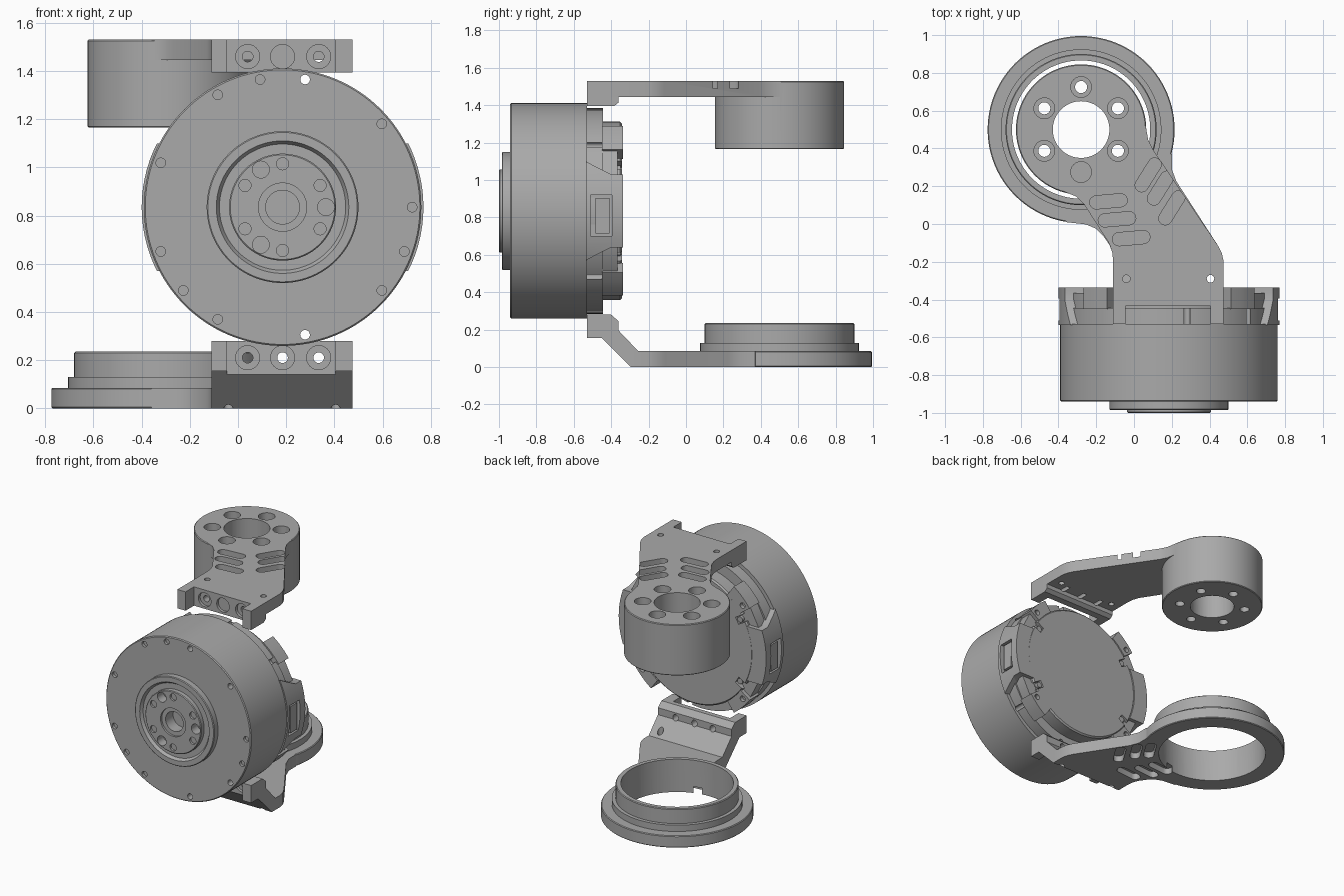
import bpy, bmesh, math
from mathutils import Matrix, Vector

cube = bpy.data.objects.get("Cube")
if cube:
    bpy.data.objects.remove(cube)

grey = bpy.data.materials.new("machined grey")
grey.use_nodes = True
COLOUR = (0.40, 0.40, 0.40, 1)
grey.diffuse_color = COLOUR
grey.node_tree.nodes["Principled BSDF"].inputs["Base Color"].default_value = COLOUR

MX, MZ = 0.185, 0.835        # motor axis
RX, RY = -0.28, 0.5          # arm ring axis
LEFT, RIGHT = -0.11, 0.475   # arm clamp width


def finish(name, bm):
    bmesh.ops.remove_doubles(bm, verts=bm.verts, dist=1e-5)
    bmesh.ops.recalc_face_normals(bm, faces=bm.faces)
    mesh = bpy.data.meshes.new(name)
    bm.to_mesh(mesh)
    bm.free()
    mesh.materials.append(grey)
    obj = bpy.data.objects.new(name, mesh)
    bpy.context.collection.objects.link(obj)
    return obj


def prism(name, points, lo, hi, axis):
    """Extrude a 2D outline along an axis."""
    place = {"x": lambda a, b: (lo, a, b), "y": lambda a, b: (a, lo, b), "z": lambda a, b: (a, b, lo)}[axis]
    bm = bmesh.new()
    face = bm.faces.new([bm.verts.new(place(a, b)) for a, b in points])
    out = bmesh.ops.extrude_face_region(bm, geom=[face])
    shift = Vector([(hi - lo) * (axis == k) for k in "xyz"])
    bmesh.ops.translate(bm, vec=shift, verts=[g for g in out["geom"] if isinstance(g, bmesh.types.BMVert)])
    return finish(name, bm)


def box(name, x, y, z):
    return prism(name, [(x[0], y[0]), (x[1], y[0]), (x[1], y[1]), (x[0], y[1])], z[0], z[1], "z")


def lathe(name, profile, centre, axis="z", steps=96):
    """Spin (radius, height) points around an axis."""
    bm = bmesh.new()
    verts = [bm.verts.new((r, 0, h)) for r, h in profile]
    edges = [bm.edges.new(pair) for pair in zip(verts, verts[1:])]
    bmesh.ops.spin(bm, geom=verts + edges, cent=(0, 0, 0), axis=(0, 0, 1), angle=math.tau, steps=steps)
    turn = Matrix.Rotation(-math.pi / 2, 4, "X") if axis == "y" else Matrix()
    bmesh.ops.transform(bm, matrix=Matrix.Translation(centre) @ turn, verts=bm.verts)
    return finish(name, bm)


def rod(centre, r, lo, hi, axis, steps=24):
    c = (centre[0], centre[1], 0) if axis == "z" else (centre[0], 0, centre[1])
    return lathe("cutter", [(0, lo), (r, lo), (r, hi), (0, hi)], c, axis, steps)


def combine(obj, others, operation="DIFFERENCE"):
    for other in others:
        mod = obj.modifiers.new("combine", "BOOLEAN")
        mod.object, mod.operation, mod.solver = other, operation, "EXACT"
        bpy.context.view_layer.objects.active = obj
        bpy.ops.object.modifier_apply(modifier=mod.name)
        bpy.data.objects.remove(other)


def polar(radius, degrees, cx=MX, cz=MZ):
    a = math.radians(degrees)
    return (cx + radius * math.cos(a), cz + radius * math.sin(a))


def slot(centre, angle, lo, hi, length=0.2, width=0.07):
    """Rounded slot cutter."""
    pts = []
    for side in (0, 180):
        end = polar((length - width) / 2, angle + side, *centre)
        pts += [polar(width / 2, angle + side + a, *end) for a in range(-90, 91, 20)]
    return prism("cutter", pts, lo, hi, "z")


# Motor drum with its output hub
drum = lathe("motor_drum", [
    (0, -0.9), (0.07, -0.9), (0.07, -0.985), (0.1, -0.985), (0.1, -1), (0.217, -1), (0.222, -0.995),
    (0.222, -0.965), (0.262, -0.965), (0.275, -0.985), (0.31, -0.985), (0.315, -0.98), (0.315, -0.94),
    (0.57, -0.94), (0.576, -0.934), (0.576, -0.53), (0.55, -0.53), (0.55, -0.445), (0, -0.445)],
    (MX, 0, MZ), "y", 128)
through = (80, 40, -40, -80)
blind = (100, 120, 160, 200, 220, 240, 0, -20)
cuts = [rod(polar(0.538, a), 0.02, -0.96, -0.43, "y") for a in through]
cuts += [rod(polar(0.538, a), 0.02, -0.96, -0.92, "y") for a in blind]
cuts += [rod(polar(0.18, a), 0.025, -1.02, -0.985, "y") for a in range(30, 360, 60)]
cuts += [rod(polar(0.18, a), 0.035, -1.02, -0.93, "y") for a in (0, 120, 240)]
combine(drum, cuts)

# Rear cover with four screw notches
cover = lathe("rear_cover", [(0, -0.45), (0.477, -0.45), (0.477, -0.352), (0.467, -0.342), (0, -0.342)],
              (MX, 0, MZ), "y", 128)
notches = []
for a in (31, 149, 211, 329):
    corners = [polar(0.5, a - 3), polar(0.5, a + 3), polar(0.41, a + 3.5), polar(0.41, a - 3.5)]
    notches.append(prism("cutter", corners, -0.372, -0.3, "y"))
combine(cover, notches)
for i, a in enumerate((31, 149, 211, 329)):
    x, z = polar(0.43, a)
    lathe(f"cover_screw_{i}", [(0, -0.375), (0.02, -0.375), (0.02, -0.35), (0, -0.35)], (x, 0, z), "y", 16)


# Side brackets behind the drum, one each side
def sector(name, start, end, inner, outer, lo, hi, step):
    angles = range(start, end + 1, step)
    pts = [polar(outer, a) for a in angles] + [polar(inner, a) for a in reversed(angles)]
    return prism(name, pts, lo, hi, "y")


for side, mid in (("left", 0), ("right", 180)):
    s = 1 if mid == 0 else -1
    sector(f"{side}_bracket_arc", mid - 54, mid + 54, 0.465, 0.545, -0.45, -0.365, 18)
    for sign in (-1, 1):
        m = mid + 45 * sign
        lug = sector(f"{side}_bracket_lug", m - 9, m + 9, 0.472, 0.56, -0.45, -0.337, 6)
        combine(lug, [rod(polar(0.52, mid + 40 * sign), 0.02, -0.5, -0.3, "y")])
    frame = prism(f"{side}_bracket_frame",
                  [(-0.535, 0.57), (-0.48, 0.60), (-0.40, 0.64), (-0.337, 0.64), (-0.337, 1.03),
                   (-0.40, 1.03), (-0.48, 1.07), (-0.535, 1.10)], MX + s * 0.43, MX + s * 0.6, "x")
    combine(frame, [sector("cutter", mid - 40, mid + 40, 0.0, 0.472, -0.6, -0.2, 4)])
    combine(frame, [sector("rim", mid - 40, mid + 40, 0.3, 0.585, -0.6, -0.2, 4)], "INTERSECT")
    window = sorted((MX + s * 0.545, MX + s * 0.7))
    combine(frame, [box("cutter", window, (-0.51, -0.395), (0.7, 0.92))])
    box(f"{side}_connector", sorted((MX + s * 0.52, MX + s * 0.572)), (-0.485, -0.41), (0.715, 0.905))


# Clamp pocket and screw holes shared by both arms
def clamp_cuts(z):
    cuts = [box("cutter", (-0.045, 0.405), (-0.6, -0.435), (z - 0.3, z + 0.3))]
    for x in (0.04, 0.185, 0.335):
        cuts += [rod((x, z), 0.05, -0.45, -0.415, "y"), rod((x, z), 0.022, -0.5, -0.3, "y")]
    return cuts


def slots(lo, hi):
    cuts = [slot(c, 5, lo, hi) for c in ((-0.135, 0.12), (-0.09, 0.025), (-0.015, -0.075))]
    cuts += [slot(c, 58, lo, hi) for c in ((0.075, 0.26), (0.14, 0.19), (0.2, 0.085))]
    return cuts


pilot = ((-0.04, -0.29), (0.405, -0.29))

# Upper arm: clamp, plate and bolted boss
upper = prism("upper_arm", [
    (LEFT, -0.45), (RIGHT, -0.45), (RIGHT, -0.2), (0.465, -0.155), (0.445, -0.115), (0.1, 0.395),
    (0.075, 0.445), (0.062, 0.52), (RX, RY), (-0.36, 0.168), (-0.305, 0.145), (-0.265, 0.105),
    (-0.13, -0.105), (-0.115, -0.15), (LEFT, -0.2)], 1.445, 1.53, "z")
boss = lathe("boss", [(0, 1.165), (0.34, 1.165), (0.345, 1.17), (0.345, 1.525), (0.34, 1.53), (0, 1.53)],
             (RX, RY, 0))
clamp = prism("clamp", [(-0.53, 1.53), (-0.53, 1.395), (-0.385, 1.395), (-0.36, 1.415), (-0.36, 1.455),
                        (-0.36, 1.53)], LEFT, RIGHT, "x")
combine(upper, [boss, clamp], "UNION")
cuts = clamp_cuts(1.46) + slots(1.49, 1.6) + [rod(p, 0.02, 1.4, 1.6, "z") for p in pilot]
cuts.append(rod((RX, RY), 0.15, 1, 1.7, "z", 64))
for a in range(30, 390, 60):
    p = polar(0.225, a, RX, RY)
    cuts += [rod(p, 0.055, 1.3, 1.7, "z"), rod(p, 0.032, 1.1, 1.4, "z")]
combine(upper, cuts)

# Lower arm: clamp, sloped web, plate and stepped collar
lower = prism("lower_arm", [
    (LEFT, -0.295), (RIGHT, -0.295), (RIGHT, -0.2), (0.465, -0.155), (0.445, -0.115), (0.225, 0.225),
    (0.2, 0.29), (0.2, 0.37), (RX, RY), (-0.36, 0.01), (-0.255, -0.002), (-0.2, -0.025), (-0.165, -0.06),
    (-0.13, -0.11), (-0.115, -0.15), (LEFT, -0.2)], 0, 0.085, "z")
collar = lathe("collar", [(0, 0), (0.49, 0), (0.495, 0.005), (0.495, 0.08), (0.49, 0.085), (0.425, 0.085),
                          (0.425, 0.13), (0.4, 0.13), (0.4, 0.23), (0.395, 0.235), (0, 0.235)], (RX, RY, 0))
web = prism("web", [(-0.53, 0.155), (-0.53, 0.28), (-0.4, 0.28), (-0.36, 0.245), (-0.36, 0.195),
                    (-0.255, 0.085), (-0.255, 0), (-0.295, 0), (-0.45, 0.155)], LEFT, RIGHT, "x")
combine(lower, [collar, web], "UNION")
cuts = clamp_cuts(0.21) + slots(-0.1, 0.045) + [rod(p, 0.02, -0.1, 0.3, "z") for p in pilot]
cuts.append(rod((RX, RY), 0.366, -0.1, 0.4, "z", 96))
combine(lower, cuts)

# Smooth round walls, keep edges crisp
bpy.ops.object.select_all(action="DESELECT")
for obj in bpy.context.collection.objects:
    if obj.type == "MESH":
        obj.select_set(True)
        bpy.context.view_layer.objects.active = obj
bpy.ops.object.shade_smooth_by_angle(angle=math.radians(30))
